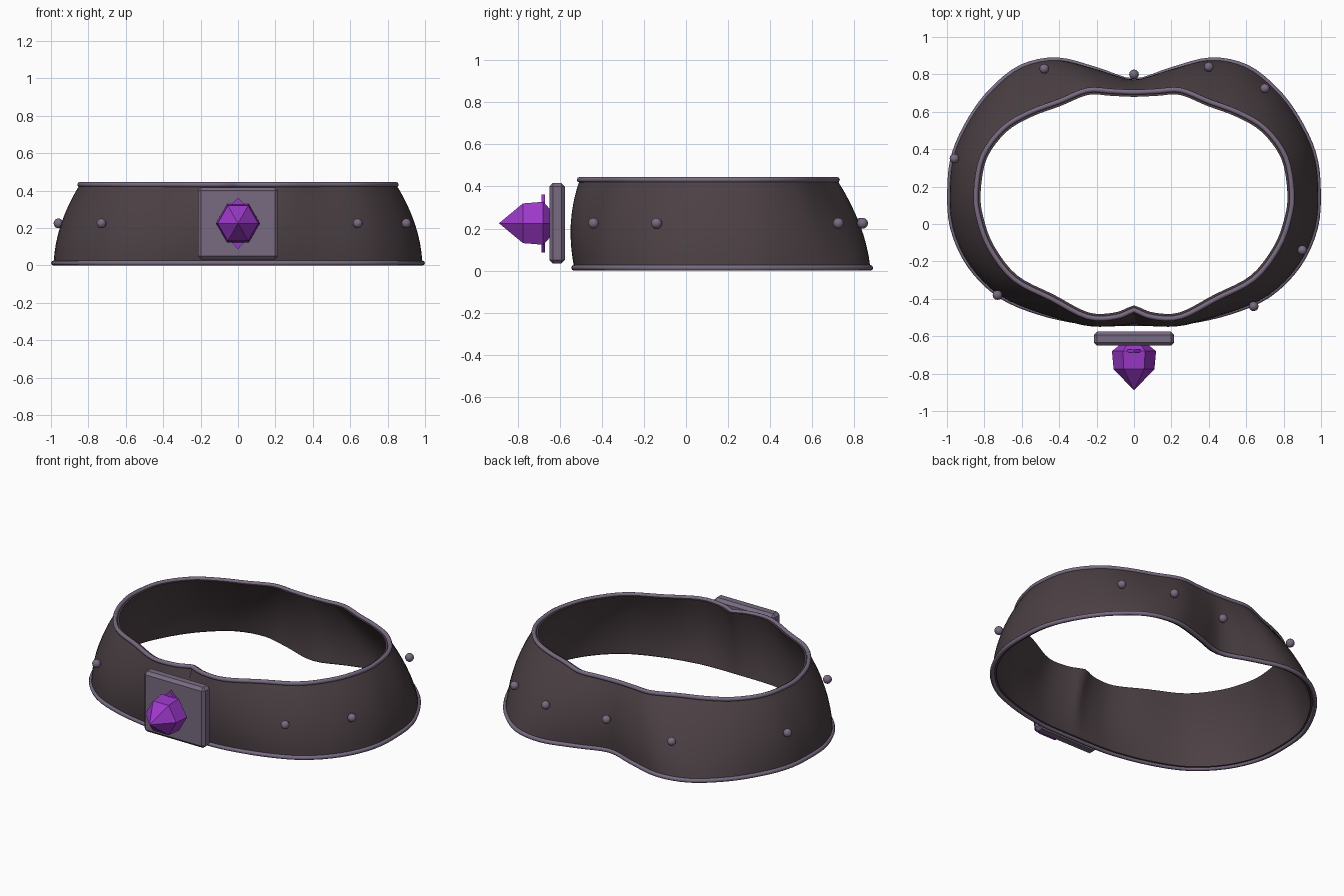
import bpy, bmesh, math
from mathutils import Vector

if "Cube" in bpy.data.objects:
    bpy.data.objects.remove(bpy.data.objects["Cube"])


def material(name, rgb):
    m = bpy.data.materials.new(name)
    m.diffuse_color = (*rgb, 1)
    m.use_nodes = True
    m.node_tree.nodes["Principled BSDF"].inputs["Base Color"].default_value = m.diffuse_color
    return m


LEATHER = material("dark leather", (0.072, 0.052, 0.058))
METAL = material("mauve metal", (0.19, 0.145, 0.22))
GEM = material("purple gem", (0.33, 0.04, 0.58))


def add_object(name, bm, mat, smooth=False):
    bmesh.ops.recalc_face_normals(bm, faces=bm.faces)
    me = bpy.data.meshes.new(name)
    bm.to_mesh(me)
    bm.free()
    me.materials.append(mat)
    ob = bpy.data.objects.new(name, me)
    bpy.context.collection.objects.link(ob)
    if smooth:
        for p in me.polygons:
            p.use_smooth = True
    return ob


def full_loop(points, steps=4):
    """Smooth a right-half outline (front to back) and mirror it to a closed loop."""
    p = [Vector(q) for q in points]
    p = [p[0] * 2 - p[1]] + p + [Vector((-p[-2].x, p[-2].y))]
    half = []
    for i in range(1, len(p) - 2):
        a, b, c, d = p[i - 1:i + 3]
        for k in range(steps):
            t = k / steps
            half.append(0.5 * (2 * b + (c - a) * t + (2 * a - 5 * b + 4 * c - d) * t * t
                               + (3 * b - a - 3 * c + d) * t ** 3))
    half.append(p[-2])
    return half + [Vector((-q.x, q.y)) for q in reversed(half[1:-1])]


def outward(loop):
    n = len(loop)
    out = []
    for i in range(n):
        t = (loop[(i + 1) % n] - loop[i - 1]).normalized()
        out.append(Vector((t.y, -t.x)))
    return out


# Belt outlines at the lower and upper edges
lower = full_loop([(0, -.532), (.12, -.532), (.28, -.523), (.51, -.472), (.72, -.38),
                   (.88, -.22), (.97, -.02), (.985, .19), (.96, .38), (.87, .57),
                   (.755, .72), (.6, .84), (.41, .877), (.2, .825), (0, .765)])
upper = full_loop([(0, -.46), (.1, -.498), (.25, -.497), (.44, -.40), (.64, -.295),
                   (.77, -.13), (.83, .03), (.845, .17), (.81, .36), (.7, .51),
                   (.56, .595), (.4, .655), (.25, .715), (.12, .71), (0, .705)])
N = len(lower)
Z0, Z1, ROWS, THICK = 0.013, 0.432, 8, 0.025


def wall_ring(t, inset):
    flat = [a.lerp(b, t) for a, b in zip(lower, upper)]
    bow = 0.03 * 4 * t * (1 - t) - inset
    return [(*(q + n * bow), Z0 + (Z1 - Z0) * t) for q, n in zip(flat, outward(flat))]


# Belt band: outer wall up, inner wall down, closed into a solid
bm = bmesh.new()
rings = [wall_ring(i / ROWS, 0) for i in range(ROWS + 1)]
rings += [wall_ring(i / ROWS, THICK) for i in range(ROWS, -1, -1)]
vr = [[bm.verts.new(c) for c in r] for r in rings]
for j in range(len(vr)):
    a, b = vr[j], vr[(j + 1) % len(vr)]
    for i in range(N):
        k = (i + 1) % N
        bm.faces.new((a[i], a[k], b[k], b[i]))
band = add_object("belt_band", bm, LEATHER, True)
bpy.context.view_layer.objects.active = band
band.select_set(True)
bpy.ops.object.shade_smooth_by_angle(angle=math.radians(40))


# Round piping along both edges
def piping(name, loop, z, r=0.0135, sides=8):
    bm = bmesh.new()
    rows = []
    for q, n in zip(loop, outward(loop)):
        row = []
        for s in range(sides):
            a = 2 * math.pi * s / sides
            row.append(bm.verts.new((*(q + n * r * math.cos(a)), z + r * math.sin(a))))
        rows.append(row)
    for i in range(N):
        a, b = rows[i], rows[(i + 1) % N]
        for s in range(sides):
            k = (s + 1) % sides
            bm.faces.new((a[s], b[s], b[k], a[k]))
    add_object(name, bm, METAL, True)


piping("lower_piping", lower, Z0)
piping("upper_piping", upper, Z1)

# Studs around the band
studs = [(0, .80), (-.48, .83), (.40, .84), (.70, .725),
         (-.96, .35), (.90, -.14), (.64, -.44), (-.73, -.38)]
for i, (x, y) in enumerate(studs):
    bm = bmesh.new()
    bmesh.ops.create_uvsphere(bm, u_segments=12, v_segments=8, radius=0.026)
    bmesh.ops.translate(bm, verts=bm.verts, vec=(x, y, 0.225))
    add_object(f"stud_{i + 1}", bm, METAL, True)

# Buckle plate with chamfered edges
bm = bmesh.new()
bmesh.ops.create_cube(bm, size=1)
bmesh.ops.scale(bm, verts=bm.verts, vec=(0.43, 0.075, 0.385))
bmesh.ops.bevel(bm, geom=bm.edges[:], offset=0.018, segments=1, affect='EDGES')
bmesh.ops.translate(bm, verts=bm.verts, vec=(0, -0.613, 0.225))
add_object("buckle_plate", bm, METAL)

# Six-sided cut gem pointing forward
bm = bmesh.new()
gem_rings = []
for y, r in [(-.645, .075), (-.68, .118), (-.776, .109)]:
    gem_rings.append([bm.verts.new((r * math.cos(k * math.pi / 3), y,
                                    0.225 + r * math.sin(k * math.pi / 3))) for k in range(6)])
tip = bm.verts.new((0, -.89, 0.225))
bm.faces.new(gem_rings[0])
for i in range(6):
    k = (i + 1) % 6
    for a, b in zip(gem_rings, gem_rings[1:]):
        bm.faces.new((a[i], a[k], b[k], b[i]))
    bm.faces.new((gem_rings[2][i], gem_rings[2][k], tip))
add_object("gem", bm, GEM)

# Thin pointed setting standing above and below the gem
bm = bmesh.new()
shape = [(0, .138), (.035, .1), (.035, -.1), (0, -.138), (-.035, -.1), (-.035, .1)]
face = bm.faces.new([bm.verts.new((x, -.687, .225 + z)) for x, z in shape])
ext = bmesh.ops.extrude_face_region(bm, geom=[face])
bmesh.ops.translate(bm, vec=(0, .017, 0),
                    verts=[v for v in ext["geom"] if isinstance(v, bmesh.types.BMVert)])
add_object("gem_points", bm, GEM)
